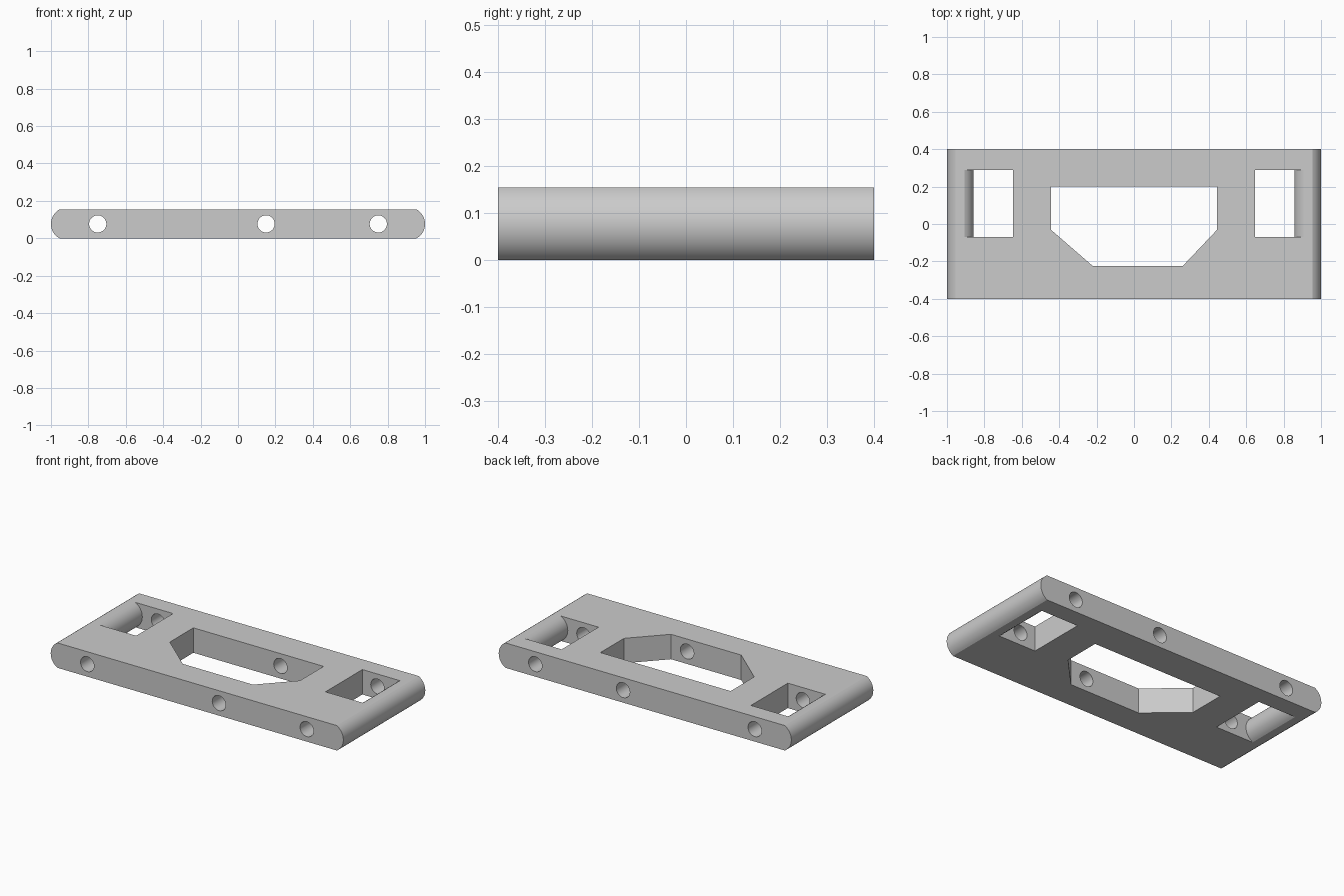
import bpy, bmesh, math
from mathutils import Vector

HEIGHT, DEPTH = 0.154, 0.4      # plate thickness and half depth
MID = HEIGHT / 2

cube = bpy.data.objects.get("Cube")
if cube:
    bpy.data.objects.remove(cube)

grey = bpy.data.materials.new("plain grey")
grey.use_nodes = True
colour = (0.6, 0.6, 0.6, 1)
grey.diffuse_color = colour
grey.node_tree.nodes["Principled BSDF"].inputs["Base Color"].default_value = colour


def prism(name, points, offset):
    """Sweep a flat outline along the offset vector."""
    bm = bmesh.new()
    face = bm.faces.new([bm.verts.new(p) for p in points])
    swept = bmesh.ops.extrude_face_region(bm, geom=[face])
    verts = [v for v in swept["geom"] if isinstance(v, bmesh.types.BMVert)]
    bmesh.ops.translate(bm, verts=verts, vec=Vector(offset))
    bmesh.ops.recalc_face_normals(bm, faces=bm.faces)
    mesh = bpy.data.meshes.new(name)
    bm.to_mesh(mesh)
    bm.free()
    mesh.materials.append(grey)
    obj = bpy.data.objects.new(name, mesh)
    bpy.context.collection.objects.link(obj)
    return obj


def bulge(edge_x, tip_x, steps=16):
    """Shallow arc from the bottom to the top of the plate, as (x, z)."""
    sag = abs(tip_x - edge_x)
    radius = (MID ** 2 + sag ** 2) / (2 * sag)
    half = math.asin(MID / radius)
    side = math.copysign(1, tip_x - edge_x)
    angles = [half * (2 * i / steps - 1) for i in range(steps + 1)]
    return [(tip_x - side * radius * (1 - math.cos(a)), MID + radius * math.sin(a))
            for a in angles]


# Plate with rounded ends
end = bulge(0.955, 1.0)
outline = end + [(-x, z) for x, z in reversed(end)]
plate = prism("rounded_plate", [(x, -DEPTH, z) for x, z in outline], (0, 2 * DEPTH, 0))

cutters = []

# Central opening with two slanted corners
opening = [(-0.445, 0.2), (0.445, 0.2), (0.445, -0.03),
           (0.26, -0.225), (-0.22, -0.225), (-0.445, -0.03)]
cutters.append(prism("opening_cutter", [(x, y, -0.1) for x, y in opening], (0, 0, 0.4)))

# Side windows, each leaving a rounded grip bar outside
grip = bulge(0.905, 0.857)
window = [(0.905, -0.1)] + grip + [(0.905, 0.3), (0.647, 0.3), (0.647, -0.1)]
for side in (-1, 1):
    cutters.append(prism("window_cutter", [(side * x, -0.07, z) for x, z in window],
                         (0, 0.36, 0)))

# Round holes running from front to back
for x in (-0.75, 0.15, 0.75):
    circle = [(x + 0.046 * math.cos(a), -0.6, MID + 0.046 * math.sin(a))
              for a in (math.tau * i / 40 for i in range(40))]
    cutters.append(prism("hole_cutter", circle, (0, 1.2, 0)))

# Cut everything out of the plate
bpy.ops.object.select_all(action="DESELECT")
bpy.context.view_layer.objects.active = plate
plate.select_set(True)
for cutter in cutters:
    cutter.hide_render = True
    mod = plate.modifiers.new("cut", "BOOLEAN")
    mod.operation, mod.solver, mod.object = "DIFFERENCE", "EXACT", cutter
    bpy.ops.object.modifier_apply(modifier=mod.name)
    bpy.data.objects.remove(cutter)
bpy.ops.object.shade_smooth_by_angle(angle=math.radians(20))
